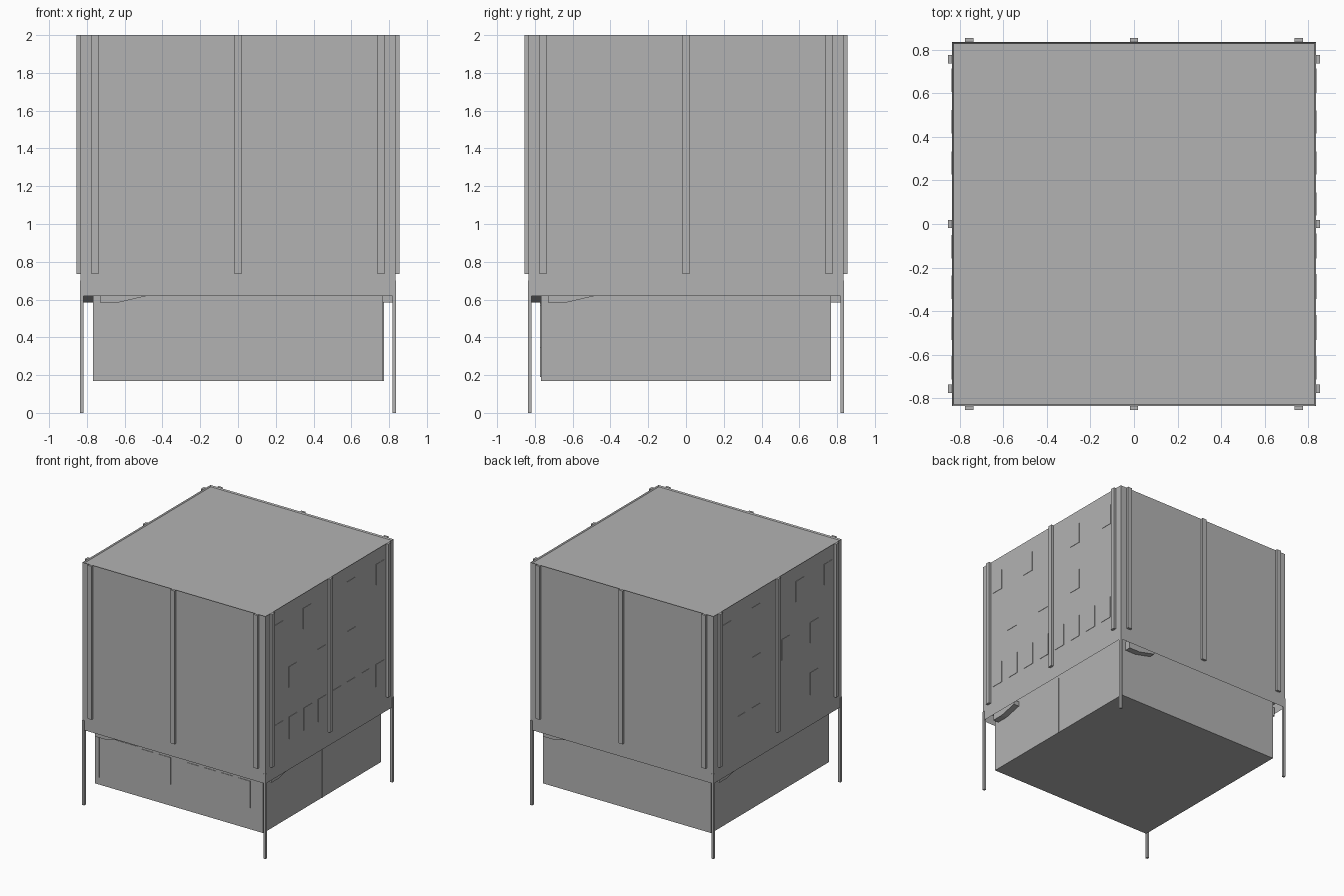
import bpy, bmesh, math
from mathutils import Matrix

cube = bpy.data.objects.get("Cube")
if cube:
    bpy.data.objects.remove(cube, do_unlink=True)

grey = bpy.data.materials.new("plain_grey")
grey.use_nodes = True
grey.diffuse_color = (0.45, 0.45, 0.45, 1)
grey.node_tree.nodes["Principled BSDF"].inputs["Base Color"].default_value = grey.diffuse_color

WALL, LOWER, HEM = 0.835, 0.768, 0.62
FRONT, RIGHT, BACK, LEFT = range(4)


def finish(name, bm, side=0):
    """Turn a mesh made for the front so that it sits on the given side."""
    bmesh.ops.recalc_face_normals(bm, faces=bm.faces)
    bm.transform(Matrix.Rotation(side * math.pi / 2, 4, "Z"))
    mesh = bpy.data.meshes.new(name)
    bm.to_mesh(mesh)
    bm.free()
    mesh.materials.append(grey)
    obj = bpy.data.objects.new(name, mesh)
    bpy.context.collection.objects.link(obj)
    return obj


def box_mesh(x0, x1, y0, y1, z0, z1):
    bm = bmesh.new()
    bmesh.ops.create_cube(bm, size=1)
    bm.transform(Matrix.Translation(((x0 + x1) / 2, (y0 + y1) / 2, (z0 + z1) / 2))
                 @ Matrix.Diagonal((x1 - x0, y1 - y0, z1 - z0, 1)))
    return bm


def panel(name, side, u, width, z0, z1, face, thickness):
    """Box standing out from a wall; u runs rightwards along that wall."""
    bm = box_mesh(u - width / 2, u + width / 2, -face - thickness, -face, z0, z1)
    return finish(name, bm, side)


# Upper shell: recessed roof and an open, thin-walled hem below
bm = box_mesh(-WALL, WALL, -WALL, WALL, HEM, 2)
bm.normal_update()
for direction, rim, depth in ((1, 0.01, 0.01), (-1, 0.012, 0.08)):
    face = max(bm.faces, key=lambda f: f.normal.z * direction)
    bmesh.ops.inset_region(bm, faces=[face], thickness=rim)
    bmesh.ops.translate(bm, verts=face.verts, vec=(0, 0, -direction * depth))
finish("upper_block", bm)

# Lower storey, rising into the hem
finish("lower_storey", box_mesh(-LOWER, LOWER, -LOWER, LOWER, 0.17, 0.7))

# Thin corner legs
for x in (-1, 1):
    for y in (-1, 1):
        cx, cy = x * 0.827, y * 0.827
        finish("corner_leg", box_mesh(cx - 0.01, cx + 0.01, cy - 0.01, cy + 0.01, 0, 0.7))

for side in range(4):
    # Vertical ribs
    for u in (-0.757, 0, 0.757):
        panel("wall_rib", side, u, 0.038, 0.735, 2, WALL, 0.02)
    # Sloping flap under the hem at one end of each side
    bm = bmesh.new()
    outline = [(-0.73, 0.66), (-0.73, 0.585), (-0.63, 0.585), (-0.48, HEM), (-0.48, 0.66)]
    face = bm.faces.new([bm.verts.new((x, -LOWER, z)) for x, z in outline])
    solid = bmesh.ops.extrude_face_region(bm, geom=[face])["geom"]
    bmesh.ops.translate(bm, verts=[v for v in solid if isinstance(v, bmesh.types.BMVert)],
                        vec=(0, -0.05, 0))
    finish("hem_flap", bm, side)

# Upper windows on the two side walls, in three rows
TOP, MIDDLE, BOTTOM = (1.71, 1.88), (1.30, 1.47), (0.87, 1.055)
top_row = (-0.66, -0.29, 0.28, 0.66)
middle_row = (-0.48, -0.105, 0.28)
full_row = [-0.66 + 0.188 * i for i in range(8)]
side_windows = {
    RIGHT: ((TOP, top_row), (MIDDLE, middle_row), (BOTTOM, full_row)),
    LEFT: ((TOP, [-u for u in top_row]), (MIDDLE, [-u for u in middle_row]),
           (BOTTOM, (-0.47, -0.28, 0.48))),
}
for side, rows in side_windows.items():
    for (z0, z1), places in rows:
        for u in places:
            panel("upper_window", side, u, 0.107, z0, z1, WALL, 0.003)

# Lower front: door, windows and corner seam
panel("door", FRONT, -0.52, 0.295, 0.19, 0.58, LOWER, 0.004)
for u in (-0.283, -0.13, 0.127, 0.282, 0.438, 0.595):
    panel("lower_window", FRONT, u, 0.112, 0.345, 0.568, LOWER, 0.004)
panel("corner_seam", FRONT, -0.73, 0.006, 0.23, HEM, LOWER, 0.004)

# Upright seam on the lower side wall
panel("wall_seam", RIGHT, 0, 0.008, 0.17, 0.66, LOWER, 0.005)
